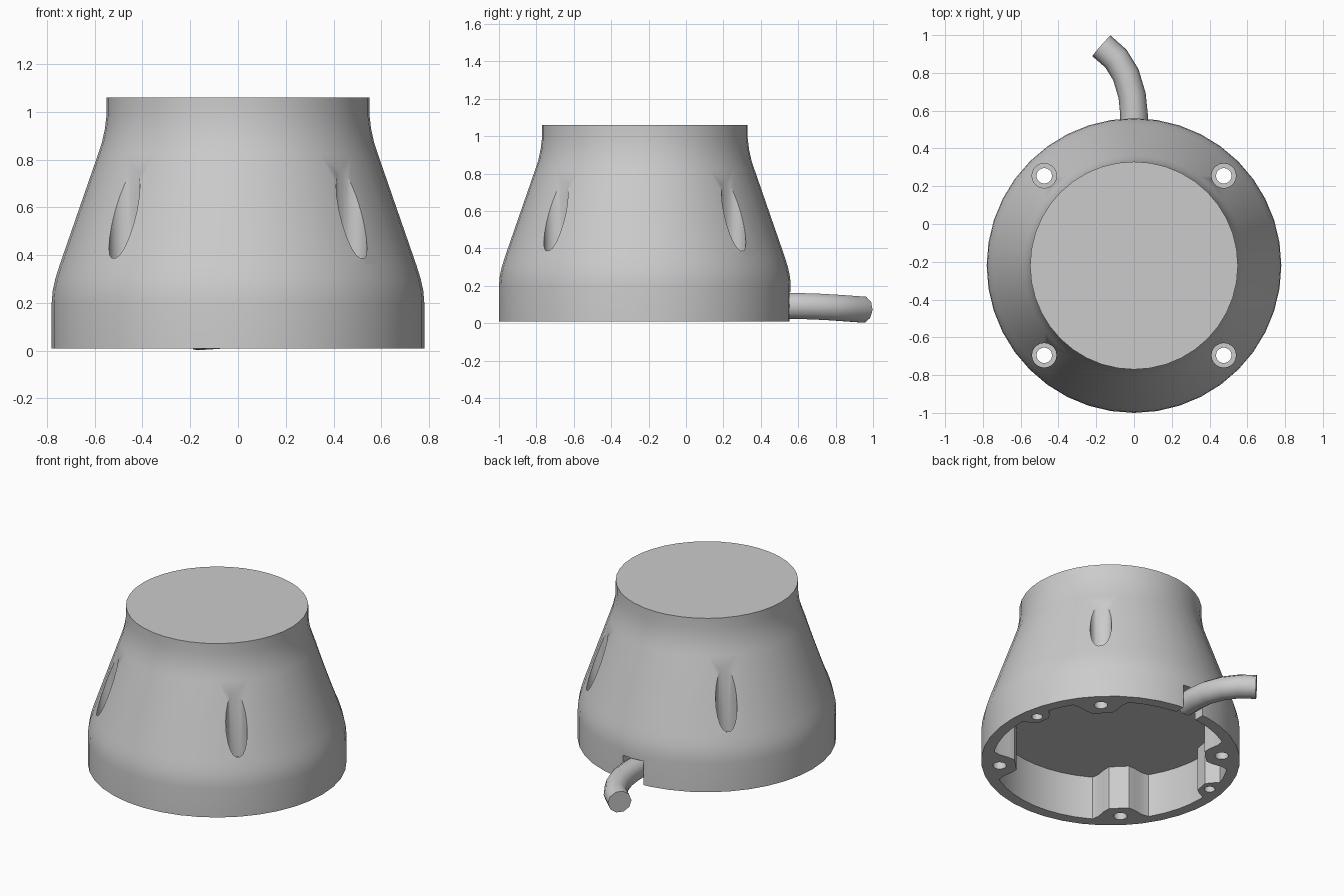
import bpy, bmesh, math
from mathutils import Matrix, Vector

cube = bpy.data.objects.get("Cube")
if cube:
    bpy.data.objects.remove(cube, do_unlink=True)

CENTRE = Vector((0, -0.22, 0))
BASE, CEILING = 0.01, 0.30

grey = bpy.data.materials.new("light_grey")
grey.use_nodes = True
grey.diffuse_color = (0.6, 0.6, 0.6, 1)
grey.node_tree.nodes["Principled BSDF"].inputs["Base Color"].default_value = (0.6, 0.6, 0.6, 1)


def finish(name, bm):
    bmesh.ops.recalc_face_normals(bm, faces=bm.faces)
    mesh = bpy.data.meshes.new(name)
    bm.to_mesh(mesh)
    bm.free()
    ob = bpy.data.objects.new(name, mesh)
    bpy.context.collection.objects.link(ob)
    mesh.materials.append(grey)
    return ob


def select(ob):
    bpy.ops.object.select_all(action='DESELECT')
    ob.select_set(True)
    bpy.context.view_layer.objects.active = ob


def smooth(ob, degrees=30):
    select(ob)
    bpy.ops.object.shade_smooth_by_angle(angle=math.radians(degrees))


def polar(radius, degrees):
    a = math.radians(degrees)
    return CENTRE + Vector((radius * math.cos(a), radius * math.sin(a), 0))


def prism(name, outline, z0, z1):
    """Vertical prism from an outline of points."""
    bm = bmesh.new()
    face = bm.faces.new([bm.verts.new((p.x, p.y, z0)) for p in outline])
    out = bmesh.ops.extrude_face_region(bm, geom=[face])
    tops = [g for g in out["geom"] if isinstance(g, bmesh.types.BMVert)]
    bmesh.ops.translate(bm, verts=tops, vec=(0, 0, z1 - z0))
    return finish(name, bm)


def cylinder(name, centre, radius, z0, z1, sides=20):
    ring = [centre + polar(radius, 360 * i / sides) - CENTRE for i in range(sides)]
    return prism(name, ring, z0, z1)


def cut(target, tool):
    """Subtract the tool from the target and remove the tool."""
    mod = target.modifiers.new("cut", 'BOOLEAN')
    mod.operation, mod.solver, mod.object = 'DIFFERENCE', 'EXACT', tool
    select(target)
    bpy.ops.object.modifier_apply(modifier=mod.name)
    bpy.data.objects.remove(tool, do_unlink=True)


def boss(degrees, scale):
    """Flared screw post joined to the inner wall."""
    half = [(0.80, 0.19), (0.69, 0.17), (0.66, 0.13), (0.61, 0.095), (0.575, 0.06)]
    turn = Matrix.Rotation(math.radians(degrees), 3, 'Z')
    side = [(0.8 - (0.8 - r) * scale, t * scale) for r, t in half]
    pts = side + [(r, -t) for r, t in reversed(side)]
    return prism("post", [CENTRE + turn @ Vector((r, t, 0)) for r, t in pts], -0.2, 0.5)


# Flared housing, turned from a profile
profile = [(0.78, BASE), (0.78, 0.2), (0.776, 0.25), (0.765, 0.3), (0.748, 0.355),
           (0.585, 0.825), (0.57, 0.87), (0.557, 0.93), (0.55, 0.99), (0.55, 1.06)]
SIDES = 40
bm = bmesh.new()
rings = []
for r, z in profile:
    pts = [polar(r, 360 * i / SIDES) for i in range(SIDES)]
    rings.append([bm.verts.new((p.x, p.y, z)) for p in pts])
for low, high in zip(rings, rings[1:]):
    for i in range(SIDES):
        j = (i + 1) % SIDES
        bm.faces.new((low[i], low[j], high[j], high[i]))
bm.faces.new(rings[0])
bm.faces.new(rings[-1])
housing = finish("housing", bm)

# Hollow underside, leaving the screw posts standing
cavity = cylinder("cavity", CENTRE, 0.71, -0.1, CEILING, 48)
corners, extras = (45, 135, 225, 315), (10, 170)
for a in corners:
    cut(cavity, boss(a, 1))
for a in extras:
    cut(cavity, boss(a, 0.75))
cut(housing, cavity)

# Counterbored screw holes at the corners, blind holes at the sides
for a in corners:
    cut(housing, cylinder("counterbore", polar(0.672, a), 0.065, 0.33, 1.3))
    cut(housing, cylinder("screw_hole", polar(0.672, a), 0.041, -0.1, 0.5))
for a in extras:
    cut(housing, cylinder("blind_hole", polar(0.69, a), 0.033, -0.1, 0.2))

# Cable slot through the back wall
slot = [Vector(p) for p in ((-0.075, 0.4, 0), (0.075, 0.4, 0), (0.075, 0.8, 0), (-0.075, 0.8, 0))]
cut(housing, prism("slot", slot, -0.1, 0.168))
smooth(housing)

# Bent cable
path = [(0, 0.48, 0.092), (0, 0.58, 0.092), (-0.01, 0.68, 0.09),
        (-0.043, 0.79, 0.084), (-0.095, 0.875, 0.078), (-0.172, 0.943, 0.073)]
curve = bpy.data.curves.new("cable", 'CURVE')
curve.dimensions = '3D'
curve.bevel_depth = 0.073
curve.bevel_resolution = 3
curve.use_fill_caps = True
spline = curve.splines.new('POLY')
spline.points.add(len(path) - 1)
for point, co in zip(spline.points, path):
    point.co = (*co, 1)
cable = bpy.data.objects.new("cable", curve)
bpy.context.collection.objects.link(cable)
curve.materials.append(grey)
select(cable)
bpy.ops.object.convert(target='MESH')
smooth(bpy.context.view_layer.objects.active, 45)
